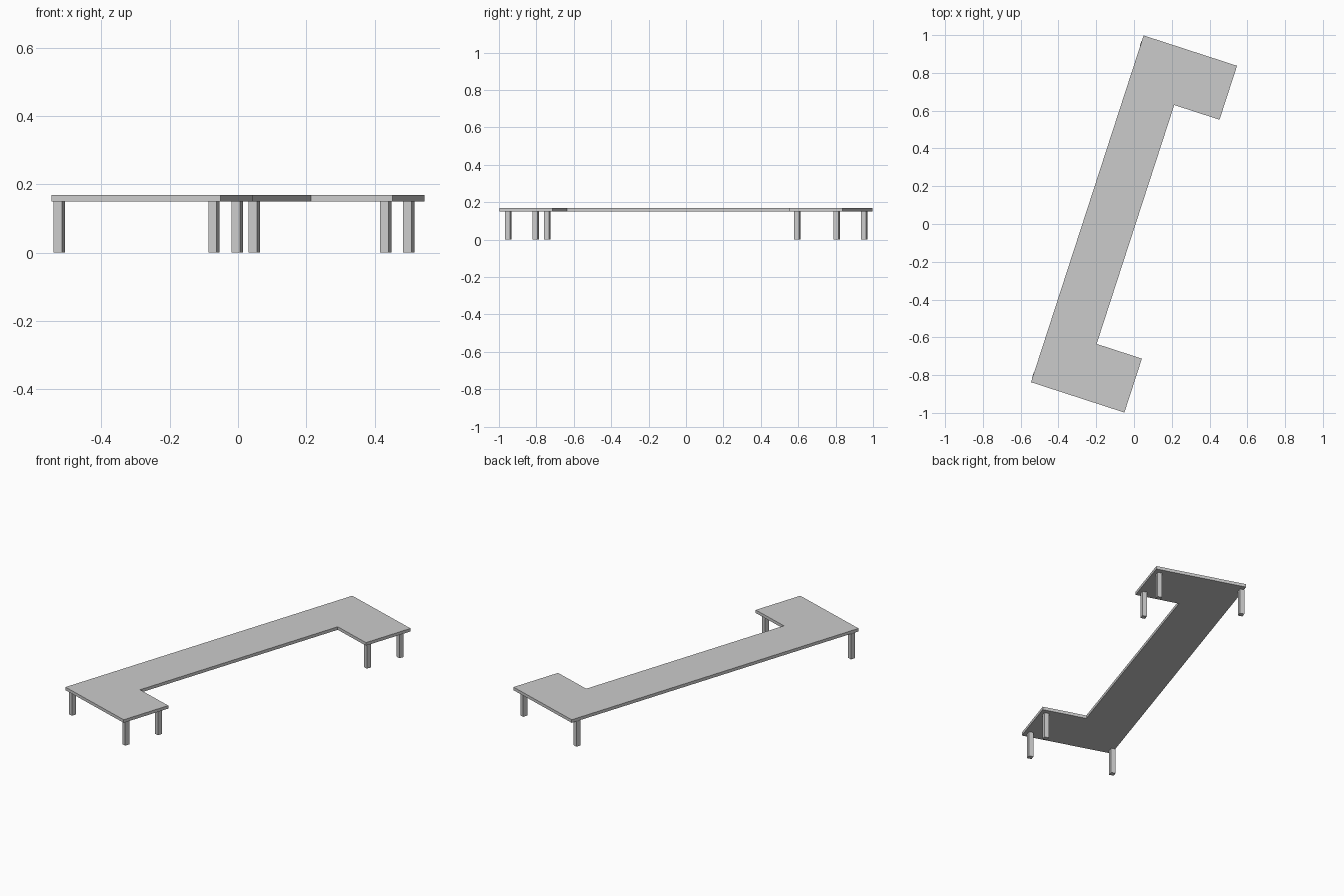
import bpy, bmesh, math
from mathutils import Matrix

if "Cube" in bpy.data.objects:
    bpy.data.objects.remove(bpy.data.objects["Cube"])

ROT = Matrix.Rotation(math.radians(-18), 4, 'Z')
LEG_H, TOP_H = 0.15, 0.168

grey = bpy.data.materials.new("light_grey")
grey.diffuse_color = (0.6, 0.6, 0.6, 1)
grey.use_nodes = True
grey.node_tree.nodes["Principled BSDF"].inputs["Base Color"].default_value = grey.diffuse_color


def add_object(name, bm):
    bmesh.ops.recalc_face_normals(bm, faces=bm.faces)
    mesh = bpy.data.meshes.new(name)
    bm.to_mesh(mesh)
    bm.free()
    mesh.materials.append(grey)
    obj = bpy.data.objects.new(name, mesh)
    obj.matrix_world = ROT
    bpy.context.collection.objects.link(obj)
    return obj


# table top: long C-shaped slab, mirrored half outline
half = [(-0.26, 0.965), (0.26, 0.965), (0.26, 0.665), (0.008, 0.665)]
outline = half + [(x, -y) for x, y in reversed(half)]
bm = bmesh.new()
face = bm.faces.new([bm.verts.new((x, y, LEG_H)) for x, y in outline])
ext = bmesh.ops.extrude_face_region(bm, geom=[face], use_keep_orig=True)
top_verts = [v for v in ext["geom"] if isinstance(v, bmesh.types.BMVert)]
bmesh.ops.translate(bm, verts=top_verts, vec=(0, 0, TOP_H - LEG_H))
add_object("table_top", bm)

# six legs: three under each end
spots = {"outer_left": (-0.249, 0.923), "outer_right": (0.227, 0.923), "inner_right": (0.227, 0.703)}
for end, side in (("back", 1), ("front", -1)):
    for spot, (x, y) in spots.items():
        bm = bmesh.new()
        bmesh.ops.create_cube(bm, size=1, matrix=Matrix.Translation((x, side * y - 0.003, LEG_H / 2))
                              @ Matrix.Diagonal((0.026, 0.028, LEG_H, 1)))
        add_object(f"{end}_{spot}_leg", bm)
